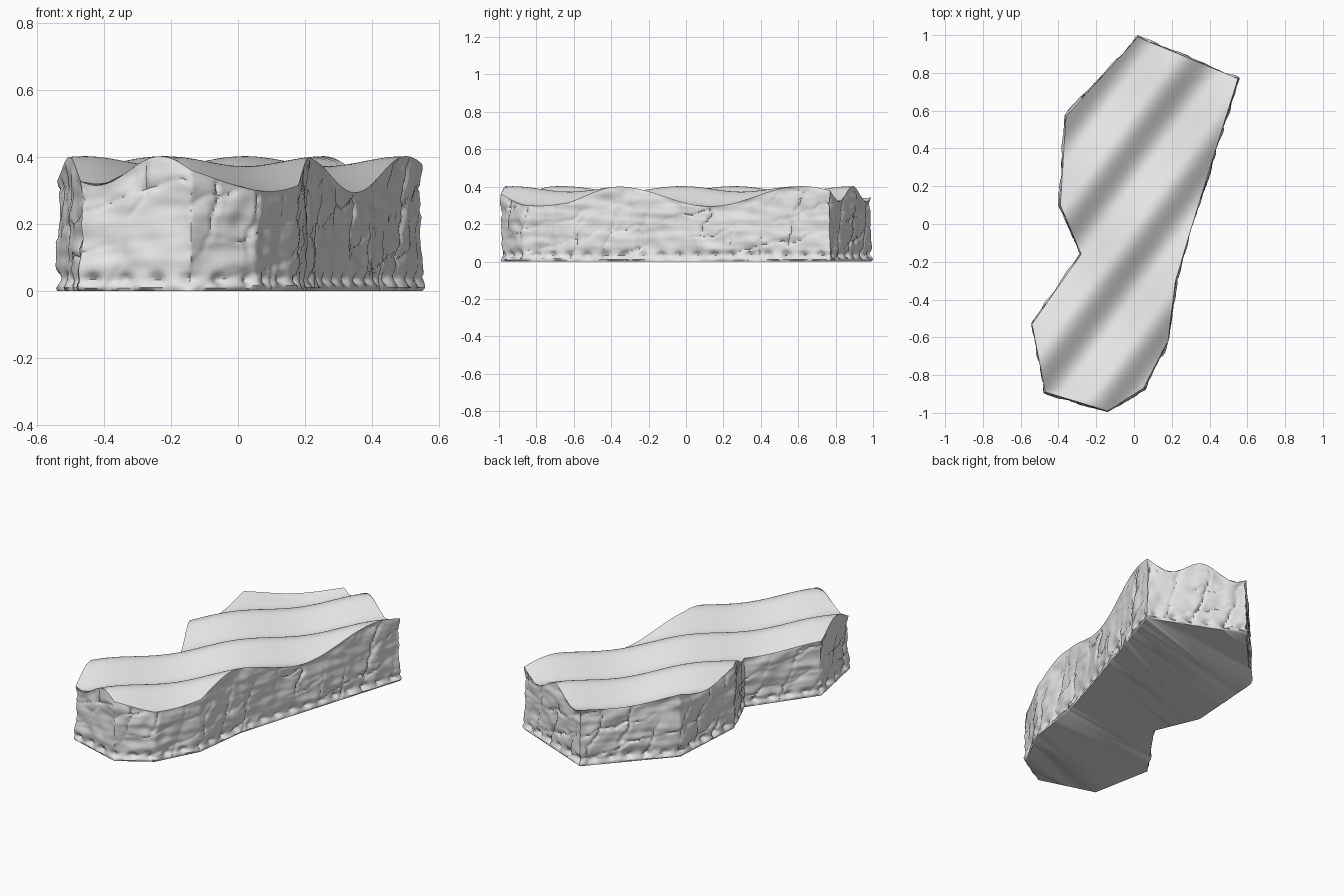
import bpy
import bmesh
from math import cos, exp, pi
from mathutils import Vector, noise

if "Cube" in bpy.data.objects:
    bpy.data.objects.remove(bpy.data.objects["Cube"])

# Outline from the front tip to the back tip, along each side
LEFT = [(-.14, -.99), (.05, -.87), (.18, -.62), (.22, -.3), (.31, 0), (.55, .77), (.02, .99)]
RIGHT = [(-.14, -.99), (-.47, -.89), (-.54, -.53), (-.28, -.16), (-.39, .1), (-.36, .57), (.02, .99)]
STEP = .01
ROWS = 36

stone = bpy.data.materials.new("pale grey stone")
stone.use_nodes = True
stone.diffuse_color = (.8, .8, .8, 1)
bsdf = stone.node_tree.nodes["Principled BSDF"]
bsdf.inputs["Base Color"].default_value = (.8, .8, .8, 1)
bsdf.inputs["Roughness"].default_value = .9


def top_height(x, y):
    """Diagonal ripples that also rise and fall along their length."""
    across, along = .8 * x - .6 * y, .6 * x + .8 * y
    ripple = .04 * cos(2 * pi * (across - .03) / .36)
    swell = .015 * cos(2 * pi * (along + .22 * across) / .8)
    return .348 + ripple + swell


def side_x(side, y):
    for (xa, ya), (xb, yb) in zip(side, side[1:]):
        if y <= yb:
            return xa + (xb - xa) * (y - ya) / (yb - ya)
    return side[-1][0]


def groove(value, spacing, width):
    """Depth from 0 to 1 of a repeating thin crack."""
    d = (value / spacing + .5) % 1 - .5
    return exp(-(d * spacing / width) ** 2)


def relief(p, s, z, h):
    """Outward offset of the rough cliff at path length s and height z."""
    q = Vector((p.x, p.y, z))
    wobble = noise.noise(q * 9) * .04 + noise.noise(q * 30) * .012
    lumps = noise.noise(q * 5) * .012 + noise.noise(q * 14) * .009
    strata = noise.noise(Vector((s * 5, z * 28, 3))) * .006
    strength = max(0, noise.noise(q * 4 + Vector((7, 2, 5))) + .5)
    cracks = groove(s - .3 * z + wobble, .17, .006) * strength
    cracks += groove(z - .22 * s + wobble, .13, .005) * strength * .8
    pits = groove(s, .1, .022) * exp(-((z - .035) / .016) ** 2)
    toe = exp(-((z - .012) / .012) ** 2) * .008
    fade = min(1, z / .012) * min(1, (h - z) / .03 + .15)
    return (lumps + strata - .015 * cracks - .022 * pits + toe) * fade


def finish(bm, name, angle):
    bmesh.ops.remove_doubles(bm, verts=bm.verts, dist=.0001)
    bmesh.ops.recalc_face_normals(bm, faces=bm.faces)
    mesh = bpy.data.meshes.new(name)
    bm.to_mesh(mesh)
    bm.free()
    mesh.materials.append(stone)
    obj = bpy.data.objects.new(name, mesh)
    bpy.context.collection.objects.link(obj)
    bpy.ops.object.select_all(action='DESELECT')
    obj.select_set(True)
    bpy.context.view_layer.objects.active = obj
    bpy.ops.object.shade_smooth_by_angle(angle=angle)


# Closed counter-clockwise outline, resampled into points with outward normals
corners = [Vector(c) for c in LEFT + RIGHT[-2:0:-1]]
count = len(corners)
edge_normals = []
for i, a in enumerate(corners):
    d = (corners[(i + 1) % count] - a).normalized()
    edge_normals.append(Vector((d.y, -d.x)))
path, length = [], 0
for i, a in enumerate(corners):
    b = corners[(i + 1) % count]
    steps = max(1, round((b - a).length / STEP))
    for k in range(steps):
        n = edge_normals[i] if k else (edge_normals[i] + edge_normals[i - 1]).normalized()
        path.append((a.lerp(b, k / steps), n, length + (b - a).length * k / steps))
    length += (b - a).length

# Cliff walls with the flat base
bm = bmesh.new()
rings = []
for r in range(ROWS + 1):
    ring = []
    for p, n, s in path:
        h = top_height(p.x, p.y)
        z = h * r / ROWS
        e = p + n * (relief(p, s, z, h) if r < ROWS else 0)
        ring.append(bm.verts.new((e.x, e.y, z)))
    rings.append(ring)
for low, high in zip(rings, rings[1:]):
    for i in range(len(path)):
        j = (i + 1) % len(path)
        bm.faces.new((low[i], low[j], high[j], high[i]))
bm.faces.new(rings[0][::-1])
finish(bm, "rock_walls", .9)

# Rippled top, lofted between the two sides
bm = bmesh.new()
levels = sorted({y for _, y in LEFT + RIGHT} | {-.99 + .02 * i for i in range(100)})
rows = []
for y in levels:
    xa, xb = side_x(RIGHT, y), side_x(LEFT, y)
    xs = [xa + (xb - xa) * i / 40 for i in range(41)]
    rows.append([bm.verts.new((x, y, top_height(x, y))) for x in xs])
for low, high in zip(rows, rows[1:]):
    for i in range(40):
        bm.faces.new((low[i], low[i + 1], high[i + 1], high[i]))
finish(bm, "rippled_top", .9)
for face in bpy.data.objects["rippled_top"].data.polygons[:1]:
    if face.normal.z < 0:
        bpy.data.objects["rippled_top"].data.flip_normals()
